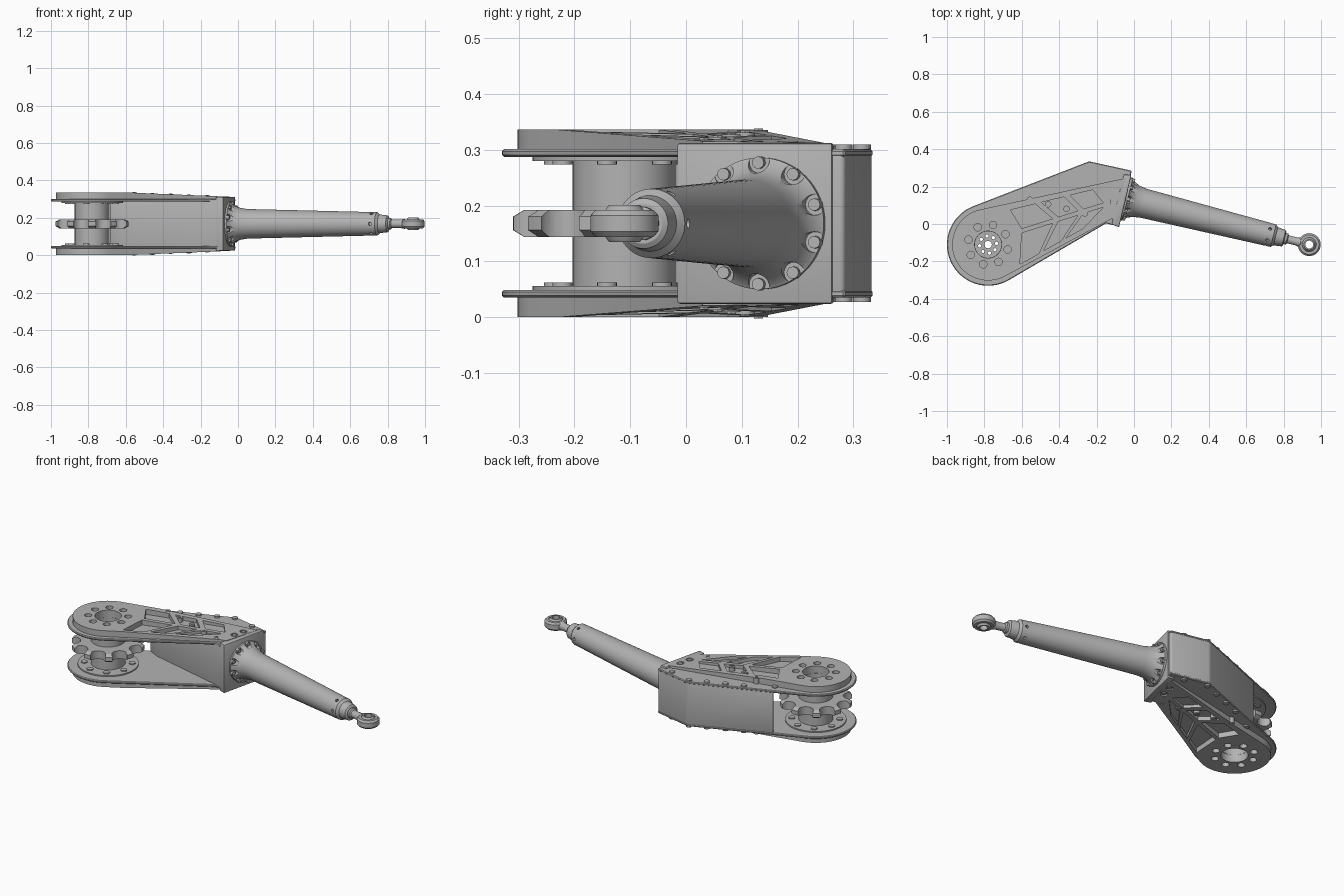
import bpy, bmesh
from math import sin, cos, pi, atan2, acos, hypot, radians
from mathutils import Matrix, Vector

cube = bpy.data.objects.get("Cube")
if cube:
    bpy.data.objects.remove(cube, do_unlink=True)

grey = bpy.data.materials.new("machined_grey")
grey.use_nodes = True
COLOR = (0.45, 0.45, 0.45, 1)
grey.diffuse_color = COLOR
grey.node_tree.nodes["Principled BSDF"].inputs["Base Color"].default_value = COLOR

MID = 0.168                       # height of the symmetry plane
HUB = Vector((-0.78, -0.11, 0))
parts = []


def finish(name, bm, matrix=None, keep=True):
    bmesh.ops.recalc_face_normals(bm, faces=bm.faces)
    if matrix:
        bm.transform(matrix)
    me = bpy.data.meshes.new(name)
    bm.to_mesh(me)
    bm.free()
    me.materials.append(grey)
    ob = bpy.data.objects.new(name, me)
    bpy.context.collection.objects.link(ob)
    if keep:
        parts.append(ob)
    return ob


def add_prism(bm, pts, z0, z1):
    f = bm.faces.new([bm.verts.new((p[0], p[1], z0)) for p in pts])
    top = bmesh.ops.extrude_face_region(bm, geom=[f])["geom"]
    for v in top:
        if isinstance(v, bmesh.types.BMVert):
            v.co.z = z1


def circle(x, y, r, n=20):
    return [(x + r * cos(2 * pi * i / n), y + r * sin(2 * pi * i / n)) for i in range(n)]


def ring_points(x, y, r, n, start=0):
    return [(x + r * cos(radians(start) + 2 * pi * i / n),
             y + r * sin(radians(start) + 2 * pi * i / n)) for i in range(n)]


def prisms(name, outlines, z0, z1, matrix=None, keep=True):
    bm = bmesh.new()
    for pts in outlines:
        add_prism(bm, pts, z0, z1)
    return finish(name, bm, matrix, keep)


def lathe(name, profile, matrix, seg=64, closed=False):
    bm = bmesh.new()
    rings = [[bm.verts.new((x, y, z)) for x, y in circle(0, 0, r, seg)] for r, z in profile]
    pairs = list(zip(rings, rings[1:])) + ([(rings[-1], rings[0])] if closed else [])
    for a, b in pairs:
        for i in range(seg):
            j = (i + 1) % seg
            bm.faces.new((a[i], a[j], b[j], b[i]))
    if not closed:
        bm.faces.new(rings[0])
        bm.faces.new(rings[-1])
    return finish(name, bm, matrix)


def apply_mods(ob):
    dg = bpy.context.evaluated_depsgraph_get()
    ob.data = bpy.data.meshes.new_from_object(ob.evaluated_get(dg))
    ob.modifiers.clear()


def cut(ob, *cutters):
    for c in cutters:
        m = ob.modifiers.new("cut", "BOOLEAN")
        m.operation, m.solver, m.object = "DIFFERENCE", "EXACT", c
    apply_mods(ob)
    for c in cutters:
        bpy.data.objects.remove(c, do_unlink=True)


def bevel(ob, width, seg):
    m = ob.modifiers.new("bevel", "BEVEL")
    m.width, m.segments, m.limit_method = width, seg, "ANGLE"
    apply_mods(ob)


def teardrop(r, corners):
    """Round hub end joined by tangents to corners, from lower to upper."""
    def tangent(p, side):
        dx, dy = p[0] - HUB.x, p[1] - HUB.y
        return atan2(dy, dx) + side * acos(r / hypot(dx, dy))
    a = tangent(corners[-1], 1)
    b = tangent(corners[0], -1) + 2 * pi
    arc = [a + (b - a) * i / 40 for i in range(41)]
    return [(HUB.x + r * cos(t), HUB.y + r * sin(t)) for t in arc] + corners


def top_z(x):
    return 0.336 if x < -0.6 else 0.336 - (x + 0.6) * 0.042


# Side plate: thin flange plus thick ribbed web
plate_start = len(parts)
outline = teardrop(0.22, [(-0.15, 0.003), (-0.085, -0.012), (-0.012, 0.285), (-0.24, 0.335)])
flange = prisms("plate_flange", [outline], 0.287, 0.301)
bevel(flange, 0.004, 1)
cut(flange, prisms("bore", [circle(HUB.x, HUB.y, 0.072, 48)], 0.2, 0.4, keep=False))

bm = bmesh.new()
add_prism(bm, teardrop(0.192, [(-0.125, 0.025), (-0.1, 0.03), (-0.043, 0.246)]), 0.295, 0.336)
bmesh.ops.bisect_plane(bm, geom=bm.verts[:] + bm.edges[:] + bm.faces[:],
                       plane_co=(-0.6, 0, 0), plane_no=(1, 0, 0))
for v in bm.verts:
    if v.co.z > 0.32:
        v.co.z = top_z(v.co.x)
web = finish("plate_web", bm)

# Herringbone pockets either side of a central spine
upper = Vector((-0.66, 0.075)), Vector((-0.09, 0.215))
spine_u = Vector((-0.62, -0.03)), Vector((-0.12, 0.128))
spine_l = Vector((-0.62, -0.055)), Vector((-0.12, 0.103))
lower = Vector((-0.61, -0.215)), Vector((-0.17, 0.035))
pockets = []
for edge, spine in ((upper, spine_u), (lower, spine_l)):
    for t0, t1 in ((0.0, 0.23), (0.29, 0.5), (0.56, 0.77)):
        s0 = t0 + (0.14 if t0 else 0.04)
        pockets.append([edge[0].lerp(edge[1], t0), edge[0].lerp(edge[1], t1),
                        spine[0].lerp(spine[1], t1 + 0.14), spine[0].lerp(spine[1], s0)])
hub_bolts = ring_points(HUB.x, HUB.y, 0.108, 8, -14)
end_bolts = [(-0.091, 0.182), (-0.107, 0.118)]
cut(web,
    prisms("pockets", pockets, 0.306, 0.4, keep=False),
    prisms("holes", [circle(x, y, 0.02) for x, y in hub_bolts + end_bolts], 0.308, 0.4, keep=False),
    prisms("bore", [circle(HUB.x, HUB.y, 0.072, 48)], 0.2, 0.4, keep=False))
prisms("recessed_bolts", [circle(x, y, 0.012, 12) for x, y in hub_bolts + end_bolts], 0.3, 0.314)

# Bolts along the back edge and along the box front wall
back_row = [(-0.67, 0.118), (-0.524, 0.203), (-0.428, 0.24), (-0.332, 0.278),
            (-0.24, 0.315), (-0.105, 0.282)]
prisms("edge_bolts", [circle(x, y, 0.016, 16) for x, y in back_row], 0.298, 0.309)
bm = bmesh.new()
for i in range(5):
    x, y = -0.556 + 0.0975 * i, 0.13 - 0.0245 * i
    add_prism(bm, circle(x, y, 0.017, 16), 0.298, top_z(x) + 0.001)
    add_prism(bm, circle(x, y, 0.009, 6), 0.298, top_z(x) + 0.004)
finish("wall_bolts", bm)

# Mirror the whole plate to the underside
for ob in parts[plate_start:]:
    low = ob.copy()
    low.data = ob.data.copy()
    low.name = "lower_" + ob.name
    low.data.transform(Matrix.Translation((0, 0, 2 * MID)) @ Matrix.Scale(-1, 4, (0, 0, 1)))
    low.data.flip_normals()
    bpy.context.collection.objects.link(low)
    parts.append(low)

# Box between the plates and its end plate
box = prisms("box_body", [[(-0.69, 0.158), (-0.62, 0.122), (-0.105, -0.006), (-0.085, -0.01),
                           (-0.013, 0.284), (-0.24, 0.334)]], 0.037, 0.299)
bevel(box, 0.01, 3)
end = prisms("box_end_plate", [[(-0.12, -0.002), (-0.08, -0.017), (-0.014, 0.262),
                                (-0.055, 0.265)]], 0.024, 0.312)
bevel(end, 0.005, 2)

# Hub drum with bore, collars and drive sprocket
at_hub = Matrix.Translation((HUB.x, HUB.y, MID))
drum = lathe("hub_drum", [(0.071, -0.125), (0.165, -0.125), (0.165, -0.112), (0.093, -0.112),
                          (0.093, 0.112), (0.165, 0.112), (0.165, 0.125), (0.071, 0.125)],
             at_hub, closed=True)
prisms("collar_bolts", [circle(x, y, 0.018, 16) for x, y in ring_points(0, 0, 0.13, 8, -14)],
       -0.118, -0.106, at_hub)
prisms("collar_bolts_upper", [circle(x, y, 0.018, 16) for x, y in ring_points(0, 0, 0.13, 8, -14)],
       0.106, 0.118, at_hub)
hub_web = prisms("hub_web", [circle(0, 0, 0.075, 48)], -0.012, 0.012, at_hub)
cut(hub_web, prisms("holes", [circle(0, 0, 0.02)] +
                    [circle(x, y, 0.009, 12) for x, y in ring_points(0, 0, 0.046, 8, 8)],
                    -0.1, 0.1, at_hub, keep=False))
sprocket = lathe("sprocket", [(0.09, -0.024), (0.18, -0.024), (0.2, -0.012), (0.2, 0.012),
                              (0.18, 0.024), (0.09, 0.024)], at_hub, 80, closed=True)
cut(sprocket, prisms("gaps", [circle(x, y, 0.042, 24) for x, y in ring_points(0, 0, 0.19, 10, -72)],
                     -0.1, 0.1, at_hub, keep=False))

# Tapered arm with a flared, scalloped foot
axis = Vector((0.97, -0.242, 0)).normalized()
along = Matrix.Translation((-0.046, 0.135, MID)) @ axis.to_track_quat("Z", "Y").to_matrix().to_4x4()
tube = lathe("arm_tube", [(0.118, -0.01), (0.118, 0.012), (0.112, 0.016), (0.096, 0.034),
                          (0.085, 0.06), (0.079, 0.1), (0.062, 0.815), (0.05, 0.828),
                          (0.045, 0.872), (0.036, 0.878)], along)
foot = ring_points(0, 0, 0.109, 10, 90)
scallops = prisms("scallops", [circle(x, y, 0.019, 20) for x, y in foot], 0.013, 0.2, along, keep=False)
bm = bmesh.new()
for i in range(6):
    hole = bmesh.ops.create_cone(bm, cap_ends=True, segments=12, radius1=0.009,
                                 radius2=0.009, depth=0.03)["verts"]
    turn = Matrix.Rotation(i * pi / 3, 4, "Z") @ Matrix.Translation((0.06, 0, 0.79))
    bmesh.ops.transform(bm, matrix=turn @ Matrix.Rotation(pi / 2, 4, "Y"), verts=hole)
cut(tube, scallops, finish("screw_holes", bm, along, keep=False))
prisms("foot_bolts", [circle(x, y, 0.011, 12) for x, y in foot], 0.005, 0.026, along)

# Rod end: neck, eye and ball
lathe("rod_neck", [(0.03, 0.87), (0.03, 0.89), (0.022, 0.895), (0.022, 0.94), (0.027, 0.965),
                   (0.02, 0.972)], along, 32)
at_eye = along @ Matrix.Translation((0, 0, 1.013)) @ Matrix.Rotation(pi / 2, 4, "X")
lathe("rod_eye", [(0.038, -0.024), (0.052, -0.024), (0.061, -0.014), (0.061, 0.014),
                  (0.052, 0.024), (0.038, 0.024)], at_eye, 48, closed=True)
lathe("eye_ball", [(0.021, -0.033), (0.028, -0.033), (0.037, -0.02), (0.042, 0),
                   (0.037, 0.02), (0.028, 0.033), (0.021, 0.033)], at_eye, 48, closed=True)

# Smooth round surfaces, keep edges crisp
bpy.ops.object.select_all(action="DESELECT")
for ob in parts:
    ob.select_set(True)
bpy.context.view_layer.objects.active = parts[0]
bpy.ops.object.shade_smooth_by_angle(angle=radians(30))
